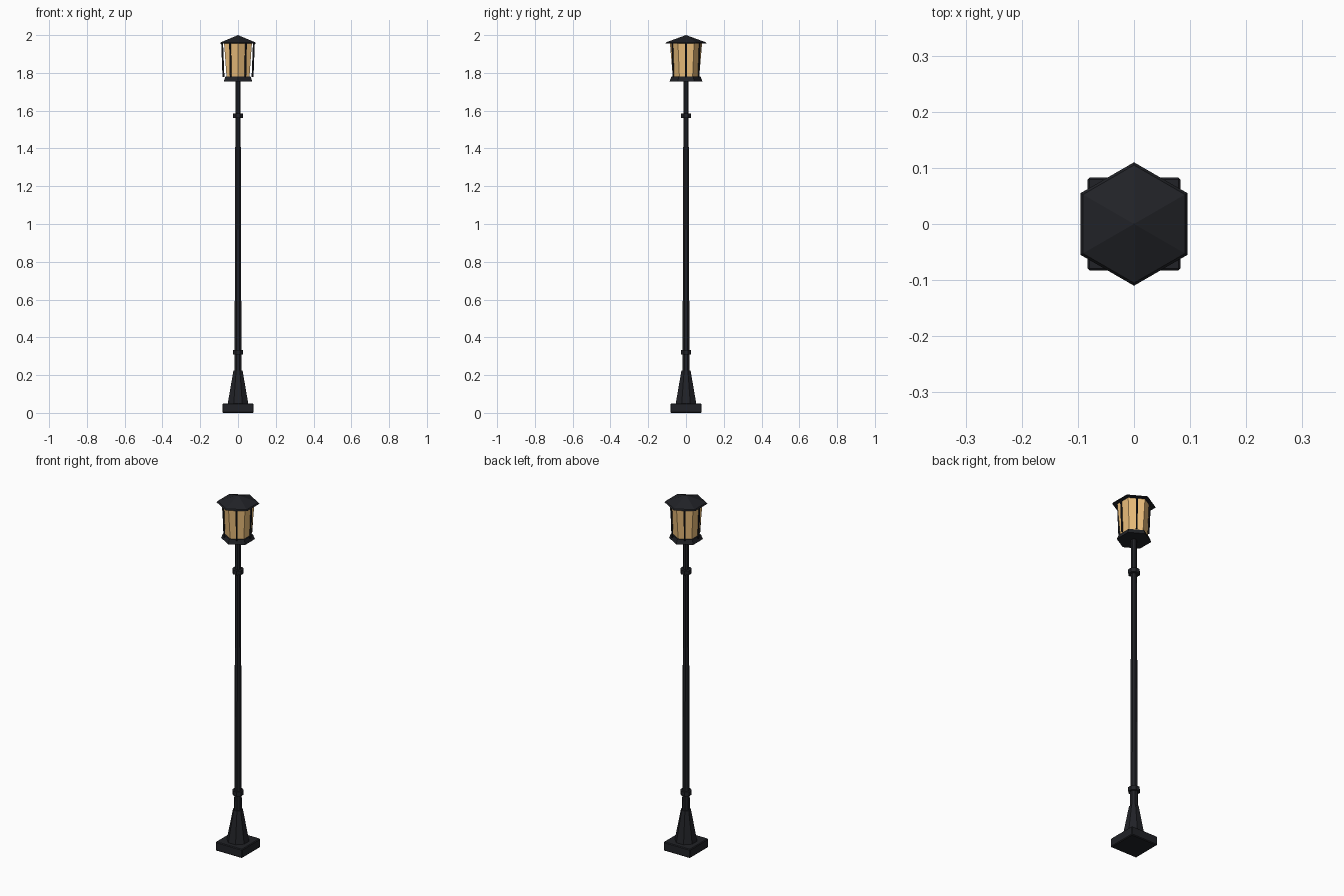
import bpy, bmesh, math
from mathutils import Vector

if "Cube" in bpy.data.objects:
    bpy.data.objects.remove(bpy.data.objects["Cube"])


def material(name, color):
    m = bpy.data.materials.new(name)
    m.diffuse_color = color
    m.use_nodes = True
    m.node_tree.nodes["Principled BSDF"].inputs["Base Color"].default_value = m.diffuse_color
    return m


METAL = material("black_metal", (0.015, 0.016, 0.02, 1))
GLASS = material("amber_glass", (0.84, 0.52, 0.2, 1))


def finish(name, bm, mat):
    bmesh.ops.recalc_face_normals(bm, faces=bm.faces)
    me = bpy.data.meshes.new(name)
    bm.to_mesh(me)
    bm.free()
    me.materials.append(mat)
    ob = bpy.data.objects.new(name, me)
    bpy.context.collection.objects.link(ob)
    return ob


def prism(name, profile, sides, start_deg, mat=METAL):
    """Stack of regular polygons given as (radius, z); radius 0 is a point."""
    bm = bmesh.new()
    rings = []
    for r, z in profile:
        if r == 0:
            rings.append([bm.verts.new((0, 0, z))] * sides)
            continue
        angles = [math.radians(start_deg) + math.tau * i / sides for i in range(sides)]
        rings.append([bm.verts.new((r * math.cos(a), r * math.sin(a), z)) for a in angles])
    for lo, hi in zip(rings, rings[1:]):
        for i in range(sides):
            j = (i + 1) % sides
            quad = list(dict.fromkeys((lo[i], lo[j], hi[j], hi[i])))
            bm.faces.new(quad)
    for ring, (r, z) in ((rings[0], profile[0]), (rings[-1], profile[-1])):
        if r > 0:
            bm.faces.new(ring)
    return finish(name, bm, mat)


# Square foot with softened edges
s = math.sqrt(2)
foot = prism("foot", [(0.083 * s, 0), (0.083 * s, 0.05)], 4, 45)
bev = foot.modifiers.new("bevel", "BEVEL")
bev.width = 0.004
bev.segments = 1

# Flared pedestal, tapered pole and two collars
prism("pedestal", [(0.059, 0.048), (0.026, 0.225)], 8, 22.5)
prism("pole", [(0.02, 0.2), (0.0145, 1.765)], 8, 22.5)
for name, z in (("lower_collar", 0.322), ("upper_collar", 1.572)):
    prism(name, [(0.03, z - 0.012), (0.03, z + 0.012)], 8, 22.5)

# Lantern: tray, glass and pointed roof, corners towards +y and -y
prism("lantern_tray", [(0.087, 1.755), (0.077, 1.78)], 6, 90)
prism("lantern_glass", [(0.07, 1.779), (0.085, 1.957)], 6, 90, GLASS)
prism("lantern_roof", [(0.11, 1.955), (0.105, 1.962), (0, 2.0)], 6, 90)

# Leaning bars around the glass
for i in range(6):
    a = i * math.tau / 6
    d = Vector((math.cos(a), math.sin(a), 0))
    lo = d * 0.077 + Vector((0, 0, 1.778))
    hi = d * 0.084 + Vector((0, 0, 1.958))
    bm = bmesh.new()
    bmesh.ops.create_cone(bm, cap_ends=True, segments=6, radius1=0.005,
                          radius2=0.005, depth=(hi - lo).length)
    bar = finish(f"lantern_bar_{i + 1}", bm, METAL)
    bar.location = (lo + hi) / 2
    bar.rotation_euler = (hi - lo).to_track_quat("Z", "Y").to_euler()
